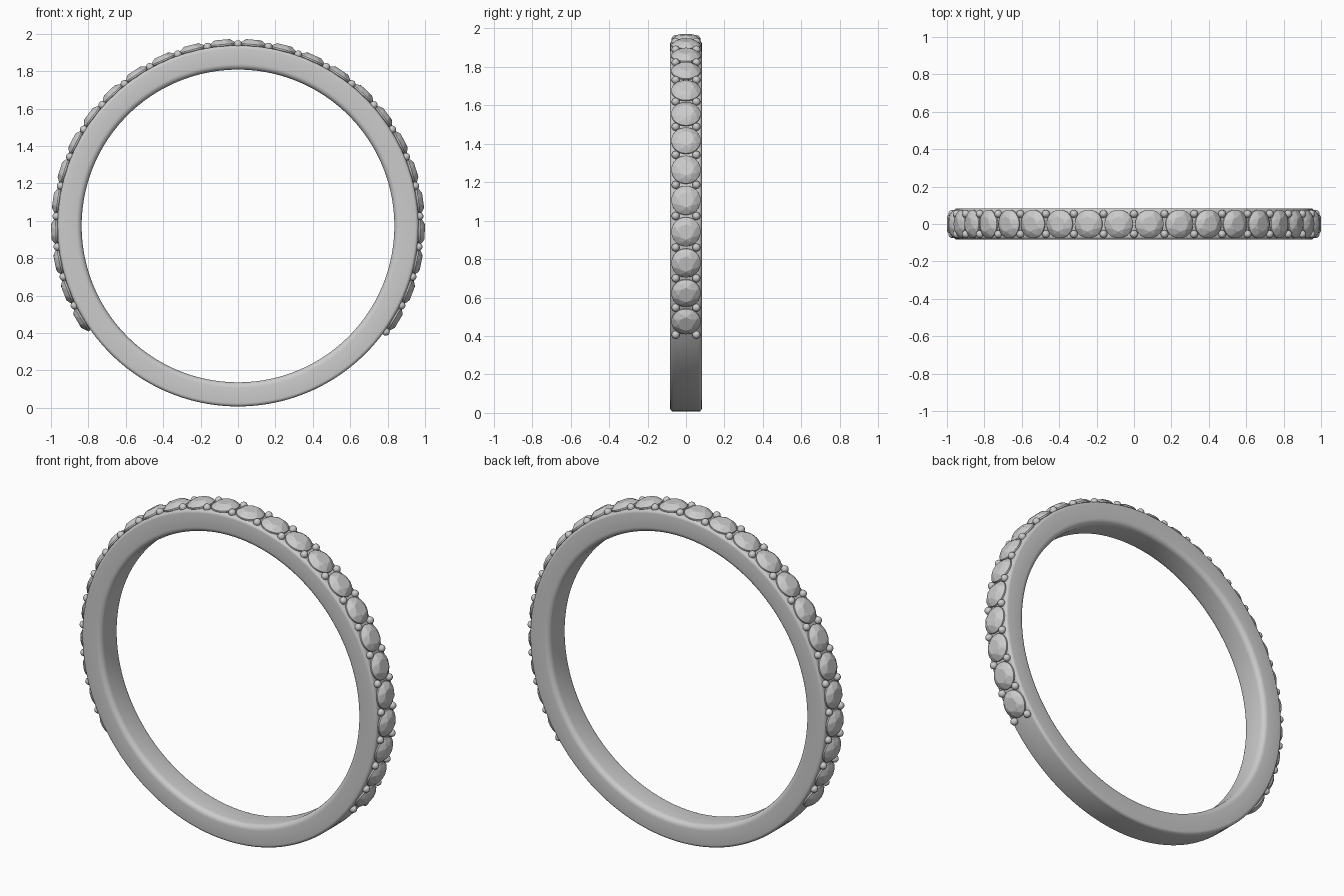
import bpy, bmesh, math
from mathutils import Matrix, Vector

if "Cube" in bpy.data.objects:
    bpy.data.objects.remove(bpy.data.objects["Cube"])

CENTRE_Z = 0.972
R_OUT, R_IN, HALF_W = 0.965, 0.836, 0.083
STEP = math.radians(9.66)      # angle between neighbouring stones


def new_object(name, bm, smooth):
    bmesh.ops.recalc_face_normals(bm, faces=bm.faces)
    mesh = bpy.data.meshes.new(name)
    bm.to_mesh(mesh)
    bm.free()
    for p in mesh.polygons:
        p.use_smooth = smooth
    ob = bpy.data.objects.new(name, mesh)
    bpy.context.collection.objects.link(ob)
    return ob


def place(angle):
    # local z points outward from the ring, angle measured from the top towards +x
    return Matrix.Translation((0, 0, CENTRE_Z)) @ Matrix.Rotation(angle, 4, 'Y')


# Band: rounded rectangular section (y, radius) swept round the ring
def band_section():
    pts = []
    for sy, sr, fillet, start in ((1, 1, 0.018, 0), (-1, 1, 0.018, 90),
                                  (-1, -1, 0.03, 180), (1, -1, 0.03, 270)):
        cy = sy * (HALF_W - fillet)
        cr = R_OUT - fillet if sr > 0 else R_IN + fillet
        for i in range(6):
            a = math.radians(start + 18 * i)
            pts.append((cy + fillet * math.cos(a), cr + fillet * math.sin(a)))
    return pts


bm = bmesh.new()
SEG = 160
rings = []
for s in range(SEG):
    m = place(2 * math.pi * s / SEG)
    rings.append([bm.verts.new(m @ Vector((0, y, r))) for y, r in band_section()])
n = len(rings[0])
for s in range(SEG):
    a, b = rings[s], rings[(s + 1) % SEG]
    for i in range(n):
        bm.faces.new((a[i], a[(i + 1) % n], b[(i + 1) % n], b[i]))
new_object("band", bm, True)


# Faceted round stone: hull of table, crown, girdle and culet points
def stone_mesh():
    bm = bmesh.new()
    for count, radius, z, turn in ((8, 0.040, 0.033, 0), (8, 0.060, 0.023, 0.5),
                                   (32, 0.076, 0.008, 0), (32, 0.076, 0.0, 0)):
        for k in range(count):
            a = 2 * math.pi * (k + turn) / count
            bm.verts.new((radius * math.cos(a), radius * math.sin(a), z))
    bm.verts.new((0, 0, -0.06))
    bmesh.ops.convex_hull(bm, input=bm.verts)
    return bm


first = new_object("stone", stone_mesh(), False)
for k in range(-13, 13):
    ob = first if k == -13 else bpy.data.objects.new("stone", first.data)
    if ob is not first:
        bpy.context.collection.objects.link(ob)
    ob.matrix_world = place((k + 0.5) * STEP) @ Matrix.Translation((0, 0, 0.966))

# Pairs of holding beads between the stones
bm = bmesh.new()
for k in range(-12, 14):
    for y in (-0.054, 0.054):
        bmesh.ops.create_uvsphere(bm, u_segments=16, v_segments=10, radius=0.021,
                                  matrix=place(k * STEP) @ Matrix.Translation((0, y, 0.972)))
new_object("holding_beads", bm, True)
